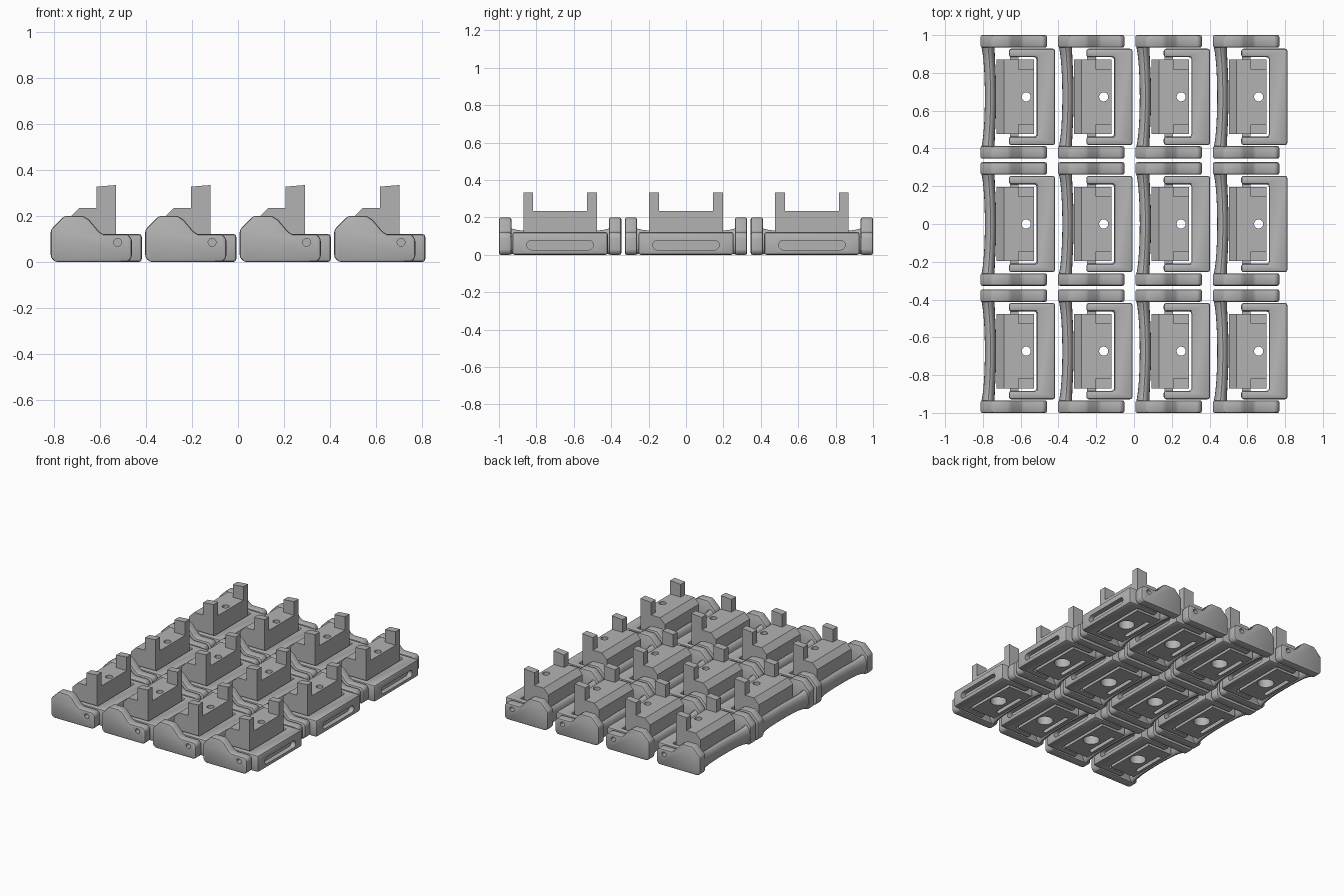
import bpy, bmesh, math

if "Cube" in bpy.data.objects:
    bpy.data.objects.remove(bpy.data.objects["Cube"])

grey = bpy.data.materials.new("plain_grey")
grey.diffuse_color = (0.45, 0.45, 0.45, 1)
grey.use_nodes = True
grey.node_tree.nodes["Principled BSDF"].inputs["Base Color"].default_value = grey.diffuse_color


def finish_bmesh(name, bm):
    bmesh.ops.recalc_face_normals(bm, faces=bm.faces)
    me = bpy.data.meshes.new(name)
    bm.to_mesh(me)
    bm.free()
    me.materials.append(grey)
    ob = bpy.data.objects.new(name, me)
    bpy.context.collection.objects.link(ob)
    return ob


def prism(name, pts, axis, a, b):
    """Extrude a 2D outline along an axis from a to b."""
    place = {'x': lambda p, q, d: (d, p, q),
             'y': lambda p, q, d: (p, d, q),
             'z': lambda p, q, d: (p, q, d)}[axis]
    bm = bmesh.new()
    lo = [bm.verts.new(place(p, q, a)) for p, q in pts]
    hi = [bm.verts.new(place(p, q, b)) for p, q in pts]
    bm.faces.new(lo)
    bm.faces.new(hi)
    n = len(pts)
    for i in range(n):
        j = (i + 1) % n
        bm.faces.new((lo[i], lo[j], hi[j], hi[i]))
    return finish_bmesh(name, bm)


def rect(p0, p1, q0, q1):
    return [(p0, q0), (p1, q0), (p1, q1), (p0, q1)]


def capsule(cp, cq, half, r, along_p=True, n=24):
    """Rounded slot outline; half = 0 gives a circle."""
    pts = []
    for i in range(n):
        t = 2 * math.pi * (i + 0.5) / n
        c, s = r * math.cos(t), r * math.sin(t)
        if along_p:
            pts.append((cp + c + math.copysign(half, c), cq + s))
        else:
            pts.append((cp + c, cq + s + math.copysign(half, s)))
    return pts


def build(ob, bevel=0, cutters=(), segments=2):
    """Bake the bevel and the cuts, then smooth by angle."""
    if bevel:
        m = ob.modifiers.new("bevel", 'BEVEL')
        m.width, m.segments, m.limit_method = bevel, segments, 'ANGLE'
        m.angle_limit = math.radians(35)
    for c in cutters:
        m = ob.modifiers.new("cut", 'BOOLEAN')
        m.operation, m.solver, m.object = 'DIFFERENCE', 'EXACT', c
    dg = bpy.context.evaluated_depsgraph_get()
    me = bpy.data.meshes.new_from_object(ob.evaluated_get(dg))
    ob.modifiers.clear()
    ob.data = me
    for c in cutters:
        bpy.data.objects.remove(c)
    bpy.ops.object.select_all(action='DESELECT')
    ob.select_set(True)
    bpy.context.view_layer.objects.active = ob
    bpy.ops.object.shade_smooth_by_angle(angle=math.radians(30))
    return ob


parts = []

# Outer side cheeks with pin holes
cheek = [(0, 0.02), (0.02, 0), (0.335, 0), (0.352, 0.02), (0.352, 0.10),
         (0.335, 0.12), (0.23, 0.12), (0.21, 0.132), (0.165, 0.185),
         (0.14, 0.2), (0.06, 0.2), (0, 0.14)]
for side, s in (("front", -1), ("back", 1)):
    ob = prism(side + "_cheek", cheek, 'y', *sorted((s * 0.261, s * 0.327)))
    hole = prism("pin_hole", capsule(0.29, 0.085, 0, 0.017), 'y',
                 *sorted((s * 0.29, s * 0.36)))
    parts.append(build(ob, 0.01, [hole]))

# Bowed grip bar joining the cheeks
bm = bmesh.new()
rings = []
for k in range(17):
    t = -1 + k / 8
    flare = abs(t) ** 6
    cu = 0.053 - 0.013 * t * t
    ru, rz = 0.030 + 0.005 * flare, 0.055 + 0.015 * flare
    ring = []
    for i in range(20):
        a = 2 * math.pi * i / 20
        ring.append(bm.verts.new((cu + ru * math.cos(a), 0.265 * t,
                                  0.072 + rz * math.sin(a))))
    rings.append(ring)
for r0, r1 in zip(rings, rings[1:]):
    for i in range(20):
        j = (i + 1) % 20
        bm.faces.new((r0[i], r0[j], r1[j], r1[i]))
bm.faces.new(rings[0])
bm.faces.new(rings[-1])
parts.append(build(finish_bmesh("grip_bar", bm)))

# U-shaped frame with a rounded slot in its outer face
u_shape = [(0.15, -0.255), (0.395, -0.255), (0.395, 0.255), (0.15, 0.255),
           (0.15, 0.21), (0.297, 0.21), (0.297, -0.21), (0.15, -0.21)]
frame = prism("u_frame", u_shape, 'z', 0, 0.122)
slot = prism("slot", capsule(0, 0.052, 0.153, 0.025), 'x', 0.36, 0.45)
parts.append(build(frame, 0.013, [slot]))

# Central block with a through hole, wide bore and groove underneath
block = prism("centre_block",
              [(0.085, 0), (0.283, 0), (0.283, 0.235), (0.125, 0.235),
               (0.085, 0.195)], 'y', -0.197, 0.197)
cuts = [prism("hole", capsule(0.242, 0, 0, 0.024), 'z', -0.1, 0.4),
        prism("bore", capsule(0.215, 0, 0, 0.055), 'z', -0.1, 0.08),
        prism("groove", capsule(0.12, 0, 0.11, 0.014, False), 'z', -0.1, 0.03)]
parts.append(build(block, 0, cuts))

# Upright prongs and the small bosses holding the block in the frame
for side, s in (("front", -1), ("back", 1)):
    parts.append(build(prism(side + "_prong",
                 [(0.198, 0.235), (0.283, 0.235), (0.283, 0.334), (0.198, 0.327)],
                 'y', *sorted((s * 0.145, s * 0.197)))))
    parts.append(build(prism(side + "_boss", rect(0.155, 0.2, 0.02, 0.1), 'y',
                 *sorted((s * 0.195, s * 0.215)))))

# Lay the assembly out as a four by three array
for col in range(4):
    for row in range(3):
        loc = (-0.8125 + 0.41 * col, 0.673 * (row - 1), 0)
        for p in parts:
            if col == row == 0:
                continue
            c = p.copy()
            c.location = loc
            bpy.context.collection.objects.link(c)
for p in parts:
    p.location = (-0.8125, -0.673, 0)
